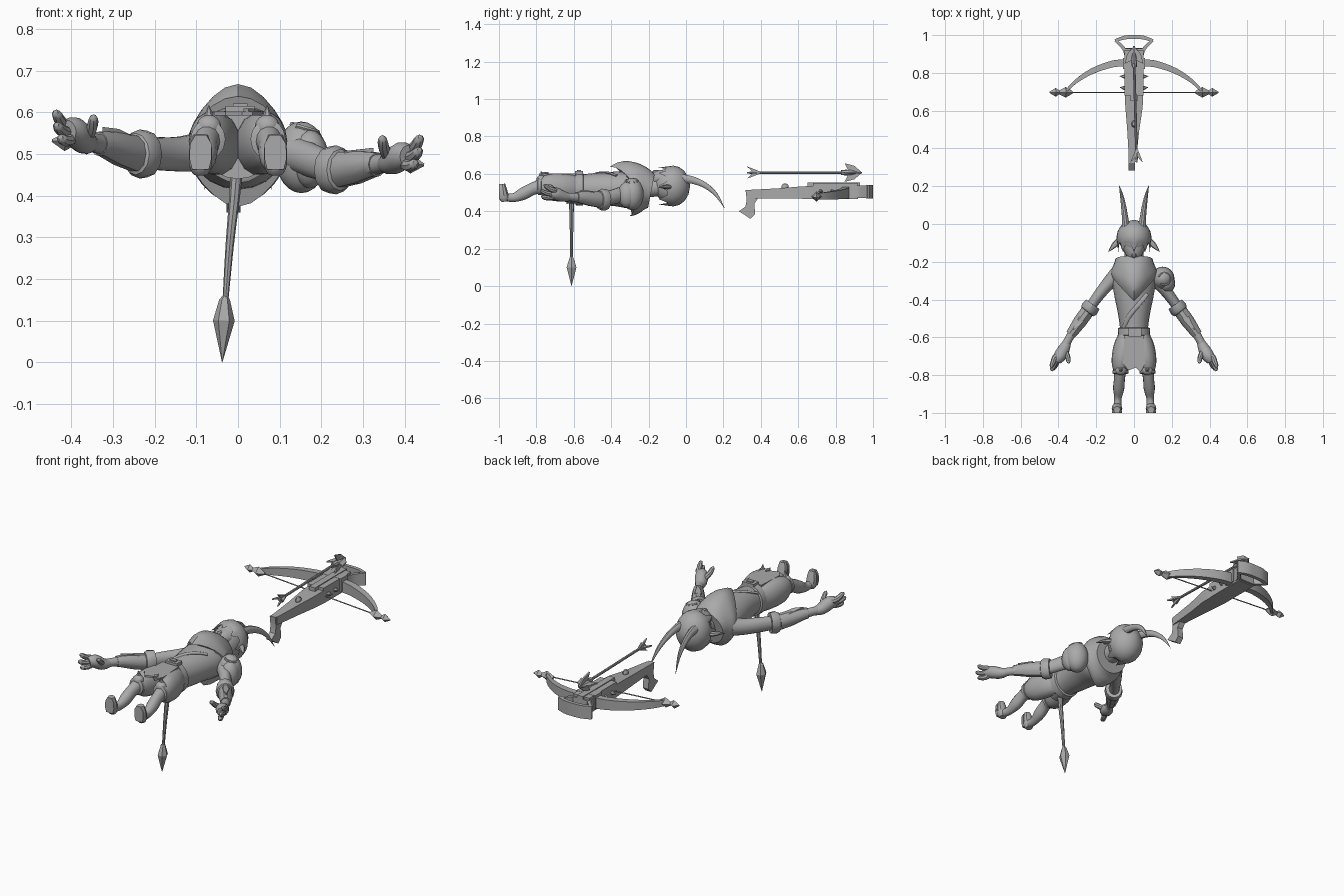
import bpy, bmesh, math
from mathutils import Vector, Matrix

mat = bpy.data.materials.new("plain grey")
mat.diffuse_color = (0.4, 0.4, 0.4, 1)


def finish(name, bm, angle=35):
    bmesh.ops.recalc_face_normals(bm, faces=bm.faces)
    me = bpy.data.meshes.new(name)
    bm.to_mesh(me)
    bm.free()
    me.materials.append(mat)
    me.shade_smooth()
    me.set_sharp_from_angle(angle=math.radians(angle))
    ob = bpy.data.objects.new(name, me)
    bpy.context.collection.objects.link(ob)
    return ob


def refine(rows, k):
    """Catmull-Rom interpolation of ring rows."""
    out = []
    for i in range(len(rows) - 1):
        p = [rows[max(i - 1, 0)], rows[i], rows[i + 1], rows[min(i + 2, len(rows) - 1)]]
        for j in range(k):
            t = j / k
            out.append([0.5 * (2 * b + (c - a) * t + (2 * a - 5 * b + 4 * c - d) * t * t
                               + (3 * b - a - 3 * c + d) * t ** 3) for a, b, c, d in zip(*p)])
    return out + [list(rows[-1])]


def loft(name, rows, n=14, hint=(0, 0, 1), k=3, box=False, shift=None, angle=35):
    """Skin over rings (x, y, z, half width, half height)."""
    rows = refine(rows, k) if k > 1 else rows
    c = [Vector(r[:3]) for r in rows]
    n = 4 if box else n
    bm = bmesh.new()
    rings = []
    for i, r in enumerate(rows):
        t = (c[min(i + 1, len(c) - 1)] - c[max(i - 1, 0)]).normalized()
        side = t.cross(Vector(hint)).normalized()
        up = side.cross(t)
        s = math.sqrt(2) if box else 1
        ring = []
        for j in range(n):
            a = 2 * math.pi * (j + (0.5 if box else 0)) / n
            p = c[i] + side * math.cos(a) * max(r[3], 5e-4) * s + up * math.sin(a) * max(r[4], 5e-4) * s
            if shift:
                p = p + Vector(shift(i / (len(rows) - 1), math.sin(a)))
            ring.append(bm.verts.new(p))
        rings.append(ring)
    for a, b in zip(rings, rings[1:]):
        for j in range(n):
            bm.faces.new((a[j], a[(j + 1) % n], b[(j + 1) % n], b[j]))
    bm.faces.new(rings[0])
    bm.faces.new(rings[-1])
    return finish(name, bm, angle)


def ball(name, c, r, n=18):
    bm = bmesh.new()
    bmesh.ops.create_uvsphere(bm, u_segments=n, v_segments=n // 2, radius=1,
                              matrix=Matrix.Translation(c) @ Matrix.Diagonal((*r, 1)))
    return finish(name, bm)


def block(name, c, s):
    bm = bmesh.new()
    bmesh.ops.create_cube(bm, size=1, matrix=Matrix.Translation(c) @ Matrix.Diagonal((*s, 1)))
    return finish(name, bm)


def plate(name, pts, off, d):
    """Extrude an outline: off/d = start and thickness vectors."""
    bm = bmesh.new()
    lo = [bm.verts.new(Vector(p) + Vector(off)) for p in pts]
    hi = [bm.verts.new(v.co + Vector(d)) for v in lo]
    bm.faces.new(lo)
    bm.faces.new(hi)
    for i in range(len(lo)):
        j = (i + 1) % len(lo)
        bm.faces.new((lo[i], lo[j], hi[j], hi[i]))
    return finish(name, bm)


def cape_shift(t, s):
    """Pull the hem into a point at the front and a shallower one at the back."""
    v = 1 - math.sqrt(max(0, 1 - s * s))
    return (0, -t * v * (.115 if s > 0 else .05),
            .028 * t * s ** 5 if s < 0 else .036 * s ** 4 * math.sin(math.pi * min(1, t * .85)))


# ---- torso, hood cape, belt
loft("torso", [(0, -.22, .51, .09, .08), (0, -.29, .515, .115, .1), (0, -.38, .52, .104, .092),
               (0, -.47, .52, .086, .086), (0, -.56, .52, .074, .078), (0, -.64, .52, .085, .08)], n=20)
loft("hood_cape", [(0, -.185, .51, .098, .092), (0, -.215, .515, .108, .11), (0, -.25, .515, .123, .118),
                   (0, -.272, .512, .12, .112)], n=24, shift=cape_shift)
loft("neck", [(0, -.25, .52, .05, .05), (0, -.13, .53, .05, .05)], k=1)
loft("chest_strap", [(x, y, z, .012, .006) for x, y, z in
                     ((.07, -.37, .59), (.03, -.42, .607), (-.02, -.48, .602), (-.055, -.55, .575))])
loft("belt", [(0, y, .52, a, a + .004) for y, a in ((-.548, .076), (-.552, .084), (-.588, .086), (-.592, .078))], n=20, k=1)
block("buckle", (.005, -.572, .605), (.07, .045, .02))
block("buckle_bar", (.005, -.572, .615), (.035, .02, .012))

# ---- front flap
plate("front_flap", [(-.05, -.59, .592), (.05, -.59, .592), (.06, -.74, .592), (.035, -.785, .592),
                     (.01, -.76, .592), (-.03, -.775, .592), (-.058, -.74, .592)], (0, 0, 0), (0, 0, .01))
plate("flap_stud", [(.025, -.735, .6), (.037, -.755, .6), (.025, -.775, .6), (.013, -.755, .6)], (0, 0, 0), (0, 0, .009))

for s, tag in ((-1, "left"), (1, "right")):
    # ---- legs
    loft(tag + "_shorts_leg", [(s * .035, -.585, .52, .045, .07), (s * .052, -.65, .525, .056, .076),
                               (s * .066, -.72, .53, .053, .073), (s * .072, -.765, .535, .042, .056),
                               (s * .073, -.785, .535, .03, .035)])
    loft(tag + "_shorts_band", [(s * .072, y, .535, a, a + .006) for y, a in
                                ((-.772, .036), (-.776, .042), (-.79, .042), (-.795, .032))], k=1)
    loft(tag + "_shin", [(s * .073, -.77, .535, .034, .04), (s * .077, -.82, .52, .029, .034),
                         (s * .081, -.87, .494, .03, .034), (s * .085, -.92, .473, .02, .024),
                         (s * .088, -.965, .475, .021, .022)])
    loft(tag + "_foot", [(s * .09, -.968, .452, .018, .017), (s * .09, -.972, .472, .027, .028),
                         (s * .09, -.978, .515, .027, .022), (s * .09, -.982, .546, .018, .016)], n=10, hint=(0, 1, 0))
    plate(tag + "_sole", [(s * (.09 + dx), -1, z) for dx, z in
                          ((-.02, .463), (.02, .463), (.027, .49), (.025, .525), (.012, .546), (-.014, .546),
                           (-.026, .525), (-.027, .49))], (0, 0, 0), (0, .012, 0))
    ball(tag + "_knee_pad", (s * .07, -.775, .566), (.03, .026, .028))
    loft(tag + "_knee_spike", [(s * .07, -.772, .59, .012, .012), (s * .07, -.775, .618, 0, 0)], n=6, hint=(0, 1, 0), k=1)

    # ---- arms: the two sides bend by different heights
    e, w, h = (.5, .525, .555) if s < 0 else (.462, .475, .495)
    loft(tag + "_upper_arm", [(s * .09, -.27, .505, .045, .048), (s * .135, -.315, .5, .036, .043),
                              (s * .185, -.375, (.5 + e) / 2, .03, .04), (s * .235, -.445, e, .027, .036)])
    loft(tag + "_forearm", [(s * .235, -.445, e, .028, .035), (s * .29, -.52, (e + w) / 2, .03, .034),
                            (s * .335, -.59, w, .022, .024), (s * .365, -.645, w + .003, .022, .022)])
    loft(tag + "_cuff", [(s * .218, -.425, e, .044, .056), (s * .236, -.45, e, .048, .059),
                         (s * .246, -.463, e, .042, .05), (s * .25, -.468, e, .03, .03)], n=12, k=1)
    loft(tag + "_bracer", [(s * .245, -.46, e, .036, .044), (s * .285, -.515, (e + w) / 2, .036, .041),
                           (s * .325, -.572, w, .029, .031), (s * .335, -.586, w, .027, .029)], n=10, k=1)
    plate(tag + "_bracer_guard", [(s * .255, -.50, e + .02), (s * .29, -.49, e + .02), (s * .325, -.565, w + .015),
                                  (s * .285, -.535, w + .01)], (0, 0, 0), (0, 0, .025))
    # ---- hands
    loft(tag + "_palm", [(s * .352, -.62, w, .02, .02), (s * .37, -.66, w + .005, .031, .03),
                         (s * .393, -.7, h, .033, .034), (s * .408, -.727, h, .022, .026)])
    for i, (x, y, dz, x2, y2, dz2) in enumerate(((.418, -.705, .016, .436, -.752, .042), (.412, -.72, -.002, .434, -.77, .012),
                                                 (.404, -.722, -.02, .424, -.765, -.018))):
        loft(tag + "_finger_%d" % i, [(s * .395, -.69, h + dz * .6, .014, .014), (s * x, y, h + dz, .015, .015),
                                      (s * (x + x2) / 2, (y + y2) / 2, h + (dz + dz2) / 2 - .004, .014, .014),
                                      (s * x2, y2, h + dz2, .011, .011), (s * (x2 - .003), y2 - .01, h + dz2 + .004, 0, 0)], n=8)
    loft(tag + "_thumb", [(s * .37, -.665, w + .01, .016, .016), (s * .352, -.7, w + .035, .014, .014),
                          (s * .347, -.728, w + .06, .011, .011), (s * .348, -.737, w + .07, 0, 0)], n=8)

    # ---- horns, ears
    loft(tag + "_horn", [(s * .042, -.03, .575, .023, .025), (s * .047, .03, .568, .017, .021),
                         (s * .056, .1, .54, .013, .016), (s * .067, .16, .49, .008, .01), (s * .08, .207, .415, 0, 0)], n=10)
    loft(tag + "_ear", [(s * .07, -.08, .53, .016, .012), (s * .098, -.105, .53, .016, .012),
                        (s * .12, -.13, .53, .009, .007), (s * .137, -.148, .525, 0, 0)], n=8)

# ---- shoulder armour on one side
ball("shoulder_plate", (.152, -.288, .492), (.062, .062, .086), 24)
ball("lower_shoulder_plate", (.172, -.315, .488), (.046, .05, .07), 20)
loft("shoulder_rim", [(.16 + .033 * math.cos(q), -.29 + .033 * math.sin(q), .562 - .01 * math.cos(q), .006, .006)
                      for q in [math.pi * (j / 5 - .7) for j in range(9)]], n=6, k=1)

# ---- head, muzzle and zigzag hair cap
ball("head", (0, -.085, .54), (.076, .09, .092), 24)
loft("muzzle", [(0, -.1, .575, .065, .05), (0, -.14, .578, .052, .042), (0, -.175, .57, .037, .034), (0, -.192, .565, .024, .02)])
loft("nose", [(0, -.14, .612, .008, .008), (0, -.168, .61, .013, .011), (0, -.176, .605, .006, .006)], n=8)
bm = bmesh.new()
N = 24
rings = []
for th, flare in ((4, 1), (25, 1), (48, 1), (70, 1), (90, 1.01), (108, 1.03), (122, 1), (92, .84)):
    ring = []
    for j in range(N):
        q = 2 * math.pi * j / N
        tip = th == 122
        y = -.067 + .088 * math.cos(math.radians(th)) - (.034 if tip and j % 3 == 0 else 0) + (.012 if tip and j % 3 else 0)
        r = math.sin(math.radians(min(th, 115))) * flare
        ring.append(bm.verts.new((.092 * r * math.cos(q), y, .535 + .108 * r * math.sin(q))))
    rings.append(ring)
for a, b in zip(rings, rings[1:]):
    for j in range(N):
        bm.faces.new((a[j], a[(j + 1) % N], b[(j + 1) % N], b[j]))
bm.faces.new(rings[0])
finish("hair", bm, 40)

# ---- tail with spade tip
loft("tail", [(0, -.61, .5, .016, .016), (-.008, -.612, .4, .013, .012), (-.02, -.612, .28, .01, .009),
              (-.03, -.612, .15, .007, .007)], n=8, hint=(0, 1, 0))
loft("tail_tip", [(-.03, -.612, .16, .006, .006), (-.032, -.612, .15, .013, .013), (-.034, -.612, .1, .026, .03),
                  (-.038, -.612, 0, 0, 0)], n=6, hint=(0, 1, 0), k=1, angle=20)

# ---- crossbow stock
plate("grip", [(0, y, z) for y, z in ((.318, .515), (.4, .51), (.385, .47), (.365, .44), (.37, .385), (.345, .36),
                                      (.283, .4), (.318, .425), (.325, .46))], (-.028, 0, 0), (.034, 0, 0))
loft("stock", [(-.008, .33, .492, .018, .022), (-.004, .5, .495, .032, .028), (0, .62, .5, .046, .033),
               (0, .69, .5, .048, .036), (0, .93, .505, .044, .034)], box=True, k=1)
block("front_box", (0, .8, .508), (.1, .24, .085))
block("bolt_rail", (0, .79, .545), (.035, .28, .02))
block("limb_clamp", (0, .85, .514), (.115, .06, .075))
ball("rear_sight", (0, .53, .53), (.014, .02, .02), 10)


def bow_z(x):
    """The bow is rolled a little to one side."""
    return .503 - .065 * x


for s, tag in ((-1, "left"), (1, "right")):
    for y in (.72, .78):
        loft(tag + "_body_spike", [(s * .045, y, .505, .014, .014), (s * .076, y + .003, .505, 0, 0)], n=6, k=1)
    # ---- bow limbs and tips
    loft(tag + "_limb", [(s * x, y, bow_z(s * x), a, b) for x, y, a, b in
                         ((.03, .852, .018, .03), (.11, .848, .018, .028), (.22, .81, .015, .024),
                          (.31, .753, .01, .02), (.362, .7, .006, .016))], box=True)
    for a, b, c, r, part in ((.325, .362, .41, .028, "inner"), (.39, .415, .447, .023, "outer")):
        loft(tag + "_" + part + "_tip", [(s * x, .697, bow_z(s * x), q, q) for x, q in ((a, .007), (b, r), (c, .003))], n=4, k=1)
    # ---- stirrup sides
    loft(tag + "_stirrup_arm", [(s * .04, .89, .505, .01, .032), (s * .055, .93, .505, .009, .033),
                                (s * .098, .972, .505, .007, .034)], box=True)
loft("stirrup_arc", [(-.1, .97, .505, .008, .036), (-.05, .987, .505, .01, .036), (0, .99, .505, .01, .036),
                     (.05, .987, .505, .01, .036), (.1, .97, .505, .008, .036)], box=True)
loft("bowstring", [(x, .697, bow_z(x), .003, .003) for x in (-.4, .4)], n=6, k=1)

# ---- bolt floating above the rail
loft("bolt_shaft", [(.014, .34, .607, .007, .007), (0, .88, .607, .007, .007)], n=8, k=1)
loft("bolt_collar", [(.002, .83, .607, .013, .013), (.001, .86, .607, .016, .016)], n=8, k=1)
loft("bolt_core", [(0, .85, .607, .012, .012), (0, .88, .607, .018, .018), (0, .942, .607, 0, 0)], n=4, k=1)
for i in range(4):
    q = math.pi / 2 * i
    d = Vector((math.cos(q), 0, math.sin(q)))
    u = Vector((-math.sin(q), 0, math.cos(q))) * .008
    f = Vector((0, 1, 0))
    # head barbs and tail fins
    plate("head_barb", [d * .005 + f * .87, d * .05 + f * .848, d * .036 + f * .9, f * .942], Vector((0, 0, .607)) - u / 2, u)
    plate("tail_fin", [f * .36, d * .033 + f * .325, d * .022 + f * .355, d * .006 + f * .395],
          Vector((.014, 0, .607)) - u / 2, u)
